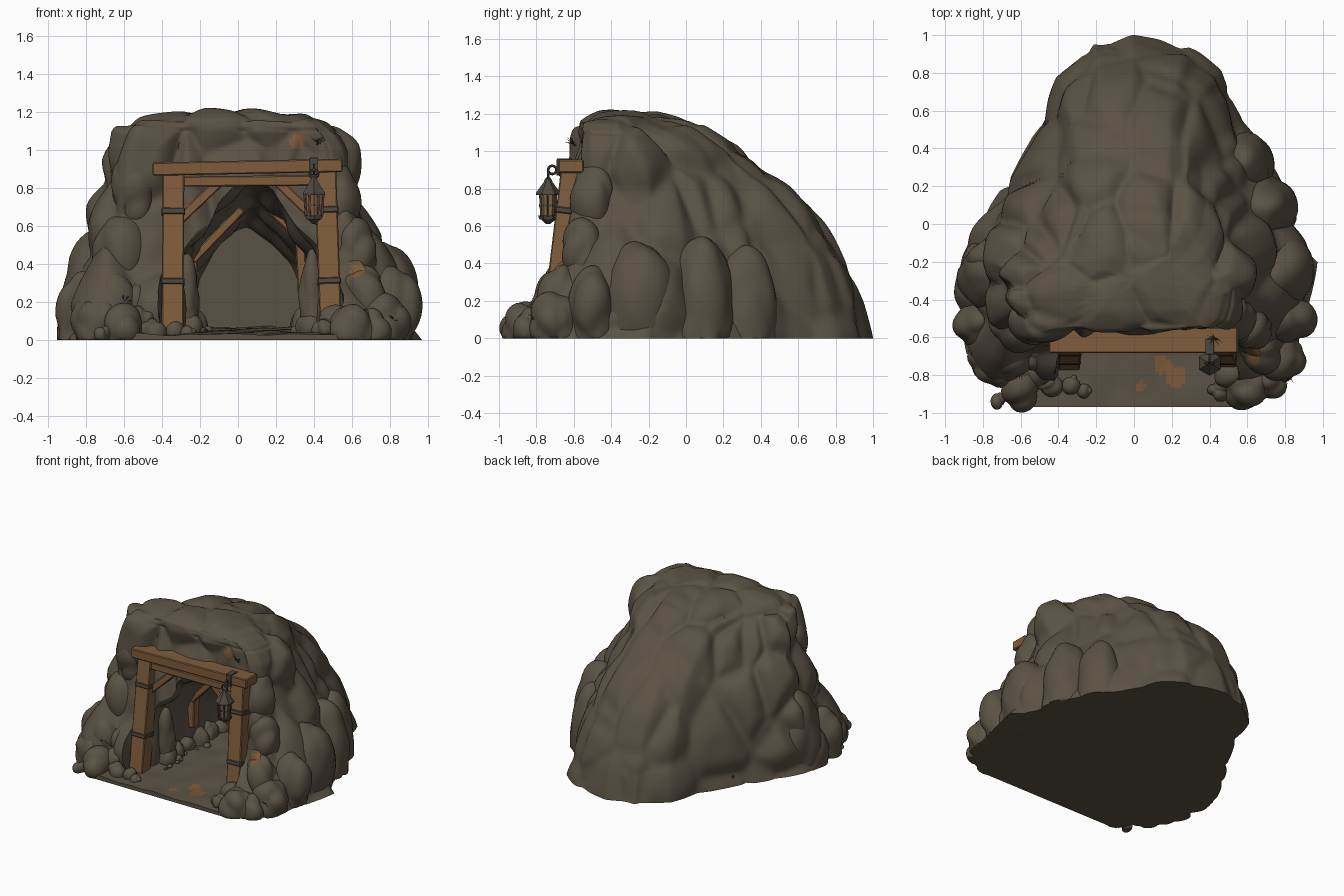
import bpy, bmesh, math, random
from mathutils import Vector, Matrix, noise

random.seed(4)
if "Cube" in bpy.data.objects:
    bpy.data.objects.remove(bpy.data.objects["Cube"])


def material(name, rgb):
    m = bpy.data.materials.new(name)
    m.use_nodes = True
    m.diffuse_color = (*rgb, 1)
    m.node_tree.nodes["Principled BSDF"].inputs["Base Color"].default_value = (*rgb, 1)
    return m


ROCK = material("brown_rock", (.103, .084, .057))
RUST = material("rust_ore", (.2, .098, .042))
WOOD = material("timber", (.212, .108, .045))
IRON = material("dark_iron", (.072, .063, .05))
GLASS = material("amber_glass", (.23, .12, .05))
TWIG = material("dry_grass", (.06, .048, .03))

WALL_SPOTS = [(.31, 1.05, .035), (.63, .37, .035)]
FLOOR_SPOTS = [(.15, -.74, .045), (.22, -.82, .055), (.05, -.85, .025)]


def is_rusty(f):
    c = f.calc_center_median()
    wobble = .03 * noise.noise(c * 16)
    if f.normal.y < -.2 and c.y < -.45:
        if any(math.hypot(c.x - x, c.z - z) + wobble < r for x, z, r in WALL_SPOTS):
            return True
    return c.z < .08 and f.normal.z > .5 and any(
        math.hypot(c.x - x, c.y - y) + wobble < r for x, y, r in FLOOR_SPOTS)


def make(name, bm, mats, angle=None, rust=False):
    bmesh.ops.recalc_face_normals(bm, faces=bm.faces)
    bm.normal_update()
    if rust:
        for f in bm.faces:
            f.material_index = int(is_rusty(f))
    me = bpy.data.meshes.new(name)
    bm.to_mesh(me)
    bm.free()
    for m in mats:
        me.materials.append(m)
    ob = bpy.data.objects.new(name, me)
    bpy.context.collection.objects.link(ob)
    if angle:
        smooth(ob, angle)
    return ob


def activate(ob):
    bpy.ops.object.select_all(action='DESELECT')
    ob.select_set(True)
    bpy.context.view_layer.objects.active = ob


def smooth(ob, angle):
    activate(ob)
    bpy.ops.object.shade_smooth_by_angle(angle=math.radians(angle))


def resample(pts, n):
    """Spread n points evenly along a closed outline."""
    pts = [Vector(p) for p in pts]
    pairs = list(zip(pts, pts[1:] + pts[:1]))
    total = sum((b - a).length for a, b in pairs)
    out, run = [], 0
    for a, b in pairs:
        size = (b - a).length
        while len(out) < n and len(out) * total / n < run + size:
            out.append(a.lerp(b, (len(out) * total / n - run) / size))
        run += size
    return out


def loft(rings):
    bm = bmesh.new()
    rows = [[bm.verts.new(p) for p in ring] for ring in rings]
    n = len(rows[0])
    for a, b in zip(rows, rows[1:]):
        for i in range(n):
            bm.faces.new((a[i], a[(i + 1) % n], b[(i + 1) % n], b[i]))
    bm.faces.new(rows[0])
    bm.faces.new(rows[-1])
    bmesh.ops.recalc_face_normals(bm, faces=bm.faces)
    return bm


def lumps(bm, amp, freq, keep=.01):
    """Swell the surface into pillow-like rocks, calmer at the back and top."""
    bm.normal_update()
    for v in bm.verts:
        p = Vector((v.co.x, v.co.y, v.co.z * .6)) * freq
        near = noise.voronoi(p)[0]
        t = min(1, (near[1] - near[0]) / .6)
        push = amp * (t * (2 - t) - .5) * (1 - .5 * min(1, max(0, v.co.y / .5 + .2)))
        if v.co.z > 1.12:
            push *= .5
        n = v.normal.copy()
        if v.co.z < keep:
            n.z = 0
        v.co += n * push
        v.co.z = max(0, v.co.z)
    for _ in range(2):
        bmesh.ops.smooth_vert(bm, verts=[v for v in bm.verts if v.co.z > keep], factor=.5,
                              use_axis_x=True, use_axis_y=True, use_axis_z=True)


# Mound: one plan outline, scaled level by level
right_half = [(0, 0), (.8, 0), (.92, .08), (.97, .2), (1, .35), (.86, .5), (.77, .61),
              (.72, .67), (.59, .75), (.53, .83), (.47, .9), (.3, .97), (0, 1)]
left_half = [(-.22, .98), (-.42, .88), (-.48, .79), (-.56, .7), (-.68, .59), (-.85, .47),
             (-1, .33), (-.96, .2), (-.92, .08), (-.8, 0)]
plan = resample(right_half + left_half, 270)
# height, left reach, right reach, front, back
levels = [(0, .96, .96, -.84, .99), (.2, .93, .92, -.78, .95), (.4, .87, .83, -.68, .87),
          (.6, .81, .72, -.62, .74), (.8, .74, .63, -.59, .56), (1, .69, .61, -.58, .3),
          (1.1, .65, .56, -.58, .12), (1.16, .55, .48, -.56, -.01),
          (1.2, .3, .34, -.46, -.12), (1.215, .03, .03, -.33, -.27)]
rings, ROWS = [], 72
for j in range(ROWS + 1):
    f = j / ROWS * (len(levels) - 1)
    k = min(int(f), len(levels) - 2)
    z, xl, xr, yf, yb = [a + (b - a) * (f - k) for a, b in zip(levels[k], levels[k + 1])]
    rings.append([Vector((u * (xr if u > 0 else xl), yf + v * (yb - yf), z)) for u, v in plan])
bm = loft(rings)
lumps(bm, .085, 3.3)
mound = make("rock_mound", bm, [ROCK, RUST], rust=True)

# Tunnel: tapering arch cut out of the mound, wider where the posts stand
arch = resample([(-1, 0), (-1, .5), (-.55, .8), (0, 1), (.55, .82), (1, .5), (1, 0)], 60)
rings = []
for j in range(37):
    y = -1.2 + j * .04
    t = max(0, (y + .6) / .84)
    reach = .36 - .09 * t if y > -.66 else .48
    rings.append([Vector((.07 - .02 * t + u * reach, y, .02 + h * (.84 - .25 * t)))
                  for u, h in arch])
bm = loft(rings)
lumps(bm, -.06, 4, .03)
cutter = make("tunnel_cutter", bm, [ROCK])
cutter.hide_render = True
cut = mound.modifiers.new("tunnel", 'BOOLEAN')
cut.operation, cut.solver, cut.object = 'DIFFERENCE', 'EXACT', cutter
activate(mound)
bpy.ops.object.modifier_apply(modifier=cut.name)
bpy.data.objects.remove(cutter)
smooth(mound, 60)

# Floor and apron
rings = []
for j in range(61):
    y = -.97 + j * .021
    top = [Vector((-.61 + i * .02, y, .03 + .04 * j / 60
                   + .012 * noise.noise(Vector((i * .12, j * .12, 0))))) for i in range(60)]
    rings.append(top + [Vector((.57, y, 0)), Vector((-.61, y, 0))])
make("tunnel_floor", loft(rings), [ROCK, RUST], 42, True)


# Boulders: x, y, z, radius, height ratio
def boulder(bm, x, y, z, r, tall=1.0):
    m = (Matrix.Translation((x, y, z)) @ Matrix.Rotation(random.uniform(0, 6), 4, 'Z')
         @ Matrix.Diagonal((r, r * random.uniform(.8, 1), r * tall, 1)))
    bmesh.ops.create_icosphere(bm, subdivisions=4, radius=1, matrix=m)


bm = bmesh.new()
for spot in [(-.6, -.86, .05, .13), (-.75, -.74, .08, .14, 1.1), (-.81, -.52, .12, .15, 1.6),
             (-.66, -.66, .2, .14, 1.3), (-.5, -.78, .09, .09), (-.45, -.85, .05, .07),
             (-.33, -.84, .05, .05), (-.25, -.88, .04, .04), (-.73, -.28, .2, .21, 1.8),
             (-.71, -.93, .03, .05), (-.52, -.68, .2, .09, 1.3), (-.62, -.52, .45, .15, 1.5),
             (-.55, -.5, .78, .14, 1.4),
             (.6, -.86, .06, .13), (.5, -.8, .09, .09), (.7, -.84, .06, .1),
             (.77, -.7, .09, .14, 1.1), (.81, -.5, .16, .15, 1.5), (.66, -.66, .2, .13, 1.5),
             (.76, -.25, .2, .21, 1.5), (.45, -.88, .06, .06),
             (.62, -.56, .45, .12, 1.5), (.53, -.5, .76, .12, 1.5),
             (.59, .32, .1, .18, 2.2), (.68, .08, .12, .19, 2.3)]:
    boulder(bm, *spot)
lumps(bm, .035, 4.5)
make("boulders", bm, [ROCK, RUST], 50, True)

# Rubble and jambs along the tunnel walls
bm = bmesh.new()
boulder(bm, -.27, -.5, .2, .07, 3.6)
boulder(bm, .39, -.5, .2, .07, 4)
for i in range(6):
    for x in (-.27, .38):
        boulder(bm, x - .03 * (x > 0) * i / 5 + .04 * (x < 0) * i / 5, -.5 + .12 * i, .07,
                random.uniform(.06, .09), random.uniform(.9, 1.4))
for i in range(12):
    side = random.choice((-1, 1))
    boulder(bm, .06 + side * random.uniform(.2, .28), random.uniform(-.65, .1), .05,
            random.uniform(.015, .03), .8)
lumps(bm, .02, 6)
make("tunnel_rubble", bm, [ROCK], 50)


# Timber frames
def bar(name, a, b, w, d, mat=WOOD, bevel=.006):
    a, b = Vector(a), Vector(b)
    z = (b - a).normalized()
    x = Vector((0, 1, 0)).cross(z).normalized()
    rot = Matrix((x, z.cross(x), z)).transposed().to_4x4()
    bm = bmesh.new()
    bmesh.ops.create_cube(bm, size=1, matrix=Matrix.Translation((a + b) / 2) @ rot
                          @ Matrix.Diagonal((w, d, (b - a).length, 1)))
    bmesh.ops.bevel(bm, geom=bm.edges[:], offset=bevel, segments=1, affect='EDGES')
    return make(name, bm, [mat])


for side, low, high in (("right", (-.345, -.72, .02), (-.34, -.615, .88)),
                        ("left", (.49, -.72, .02), (.46, -.615, .89))):
    bar(side + "_post", low, high, .115, .11)
    for n, t in (("lower", .33), ("upper", .76)):
        a, b = Vector(low), Vector(high)
        bar(f"{side}_{n}_collar", a.lerp(b, t - .02), a.lerp(b, t + .02), .125, .12, IRON)
bar("top_beam", (-.45, -.615, .9), (.55, -.615, .92), .07, .135)
bar("lintel", (-.3, -.62, .835), (.43, -.62, .84), .055, .09)
bar("right_brace", (-.31, -.62, .63), (-.1, -.61, .83), .05, .06)
bar("left_brace", (.43, -.62, .62), (.21, -.61, .83), .05, .06)
bar("inner_right_post", (-.25, -.2, .2), (-.24, -.2, .52), .06, .07)
bar("inner_left_post", (.34, -.2, .25), (.325, -.2, .57), .05, .07)
bar("inner_right_brace", (-.24, -.22, .42), (.02, -.22, .69), .045, .05)
bar("inner_left_brace", (.34, -.22, .53), (.17, -.22, .69), .045, .05)


# Lantern
LX, LY = .4, -.737


def turned(name, z, low, high, h, mat=IRON):
    bm = bmesh.new()
    bmesh.ops.create_cone(bm, cap_ends=True, segments=6, radius1=low, radius2=high, depth=h,
                          matrix=Matrix.Translation((LX, LY, z + h / 2)))
    make(name, bm, [mat])


turned("lantern_tip", .61, .01, .038, .025)
turned("lantern_base", .635, .046, .054, .022)
turned("lantern_glass", .65, .042, .048, .12, GLASS)
turned("lantern_middle_band", .705, .049, .049, .01)
turned("lantern_rim", .765, .066, .066, .012)
turned("lantern_roof", .777, .066, .022, .06)
turned("lantern_cap", .837, .024, .012, .022)
for i in range(6):
    c, s = math.cos(i * math.pi / 3), math.sin(i * math.pi / 3)
    bar("lantern_rib", (LX + .043 * c, LY + .043 * s, .65),
        (LX + .05 * c, LY + .05 * s, .77), .011, .011, IRON, .001)
for name, y, z, turn in (("hanging_ring", LY, .875, 0), ("upper_ring", -.715, .9, 90)):
    bpy.ops.mesh.primitive_torus_add(
        location=(LX, y, z), rotation=(math.pi / 2, 0, math.radians(turn)), major_radius=.022,
        minor_radius=.007, major_segments=16, minor_segments=6)
    bpy.context.object.name = name
    bpy.context.object.data.materials.append(IRON)
bar("hook_plate", (LX, -.686, .87), (LX, -.686, .957), .045, .012, IRON, .002)
bar("hook_strap", (LX - .0225, -.65, .955), (LX + .0225, -.65, .955), .012, .08, IRON, .002)

# Dry grass tufts
bm = bmesh.new()
for x, y, z in ((.82, -.8, .1), (-.6, -.78, .2), (.42, -.6, 1.04)):
    for i in range(12):
        lean = Vector((random.uniform(-1, 1), random.uniform(-1, .2), random.uniform(.1, .7)))
        m = Matrix.Translation(Vector((x, y, z)) + lean * .025) @ \
            lean.to_track_quat('Z', 'Y').to_matrix().to_4x4()
        bmesh.ops.create_cone(bm, segments=3, radius1=.004, radius2=0, depth=.06, matrix=m)
make("grass_tufts", bm, [TWIG])
